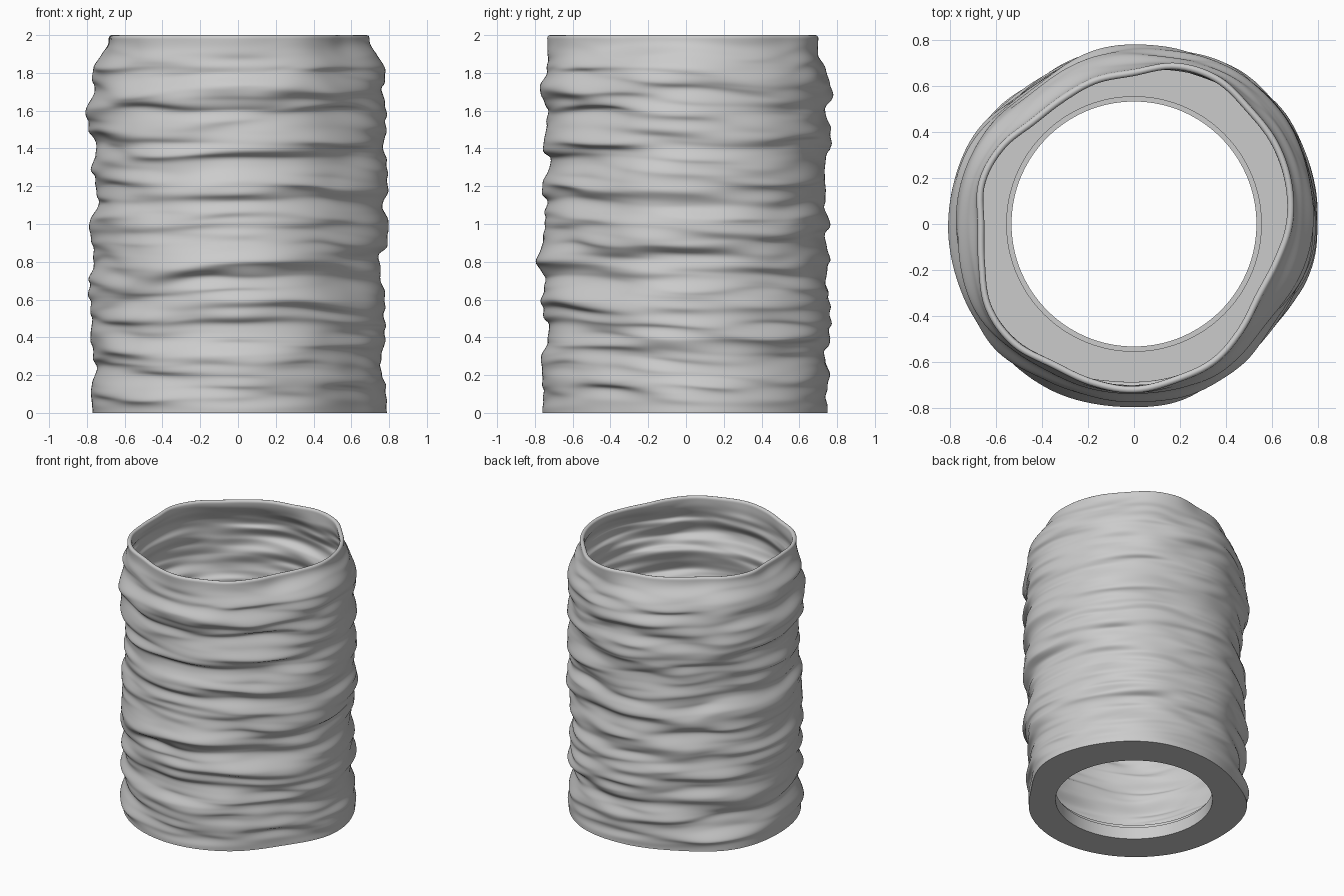
import bpy, bmesh, math
from mathutils import Vector, noise

if "Cube" in bpy.data.objects:
    bpy.data.objects.remove(bpy.data.objects["Cube"])

SEG, ROWS, WALL = 160, 240, 0.03

grey = bpy.data.materials.new("warm_neutral_grey")
grey.diffuse_color = (0.6, 0.6, 0.6, 1)
grey.use_nodes = True
grey.node_tree.nodes["Principled BSDF"].inputs["Base Color"].default_value = grey.diffuse_color

# Wall radius every 0.1 in height, bottom to top, along four directions
RIGHT = [.79, .80, .75, .75, .78, .77, .78, .76, .75, .79, .80, .76, .79, .79, .77, .78, .79, .77, .78, .76, .70]
BACK = [.74, .75, .76, .73, .76, .76, .76, .73, .77, .74, .76, .73, .74, .73, .77, .77, .74, .78, .74, .71, .70]
LEFT = [.77, .78, .75, .76, .79, .77, .79, .79, .76, .77, .79, .74, .75, .77, .75, .79, .81, .76, .77, .75, .68]
FRONT = [.76, .75, .76, .76, .72, .75, .77, .74, .79, .76, .75, .74, .76, .72, .75, .74, .73, .78, .74, .73, .72]
SIDES = [RIGHT, BACK, LEFT, FRONT]
# Irregular foot and rim radii, evenly spaced counter-clockwise from the right
FOOT = [.785, .795, .79, .745, .725, .775, .77, .78, .775, .76, .735, .71]
RIM = [.69, .71, .72, .72, .74, .725, .672, .66, .64, .64, .68, .70,
       .68, .70, .745, .75, .72, .727, .735, .715, .705, .67, .64, .655]


def smooth(t):
    t = min(1, max(0, t))
    return t * t * (3 - 2 * t)


def sample(values, t):
    i = int(math.floor(t))
    f = smooth(t - i)
    return values[i] * (1 - f) + values[min(i + 1, len(values) - 1)] * f


def around(table, a):
    """Smooth periodic radius from a table."""
    n = len(table)
    t = a / (2 * math.pi) * n
    i, f = int(t), t - int(t)
    p0, p1, p2, p3 = (table[(i + k) % n] for k in (-1, 0, 1, 2))
    return p1 + 0.5 * f * (p2 - p0 + f * (2 * p0 - 5 * p1 + 4 * p2 - p3 + f * (3 * (p1 - p2) + p3 - p0)))


def wall_point(a, z):
    """Radius and height of the rippled wall at an angle and height."""
    c, s = math.cos(a), math.sin(a)
    diag = math.sin(2 * a) ** 2
    foot, rim = around(FOOT, a), around(RIM, a)
    # broad bulges, wandering in height between the four directions
    zs = min(2, max(0, z + 0.12 * diag * noise.noise(Vector((c * 1.5, s * 1.5, z + 7)))))
    q = a / (math.pi / 2)
    i, f = int(q) % 4, smooth(q - int(q))
    r = sample(SIDES[i], zs * 10) * (1 - f) + sample(SIDES[(i + 1) % 4], zs * 10) * f
    r += diag * (-0.004 + 0.01 * math.sin(2 * a) + 0.008 * s + 0.5 * ((foot + rim) / 2 - 0.73))
    # lobed foot
    k = 1 - smooth(z / 0.3)
    r = r * (1 - k) + foot * k
    # horizontal folds stretched around the wall
    tilt = z + 0.03 * math.sin(a + 1) + 0.015 * math.sin(2 * a)
    n1 = noise.noise(Vector((c * 1.4, s * 1.4, tilt * 8)))
    n2 = noise.noise(Vector((c * 1.8 + 5, s * 1.8, tilt * 17)))
    edge = smooth(min(z / 0.1, (2 - z) / 0.22))
    fold = edge * ((0.2 + 0.8 * diag) * 0.033 * n1 + 0.018 * n2)
    r += fold
    # neck in towards the lobed rim
    k = smooth((z - 1.82) / 0.18)
    r = r * (1 - k) + rim * k
    # folds sag a little and form undercuts
    return r, min(2, max(0, z - edge * (0.6 * fold + 0.12 * (r - 0.76))))


def loft(name, rings, closed=False):
    """Skin a stack of rings, each a list of points around the axis."""
    bm = bmesh.new()
    rows = [[bm.verts.new(p) for p in ring] for ring in rings]
    pairs = list(zip(rows, rows[1:])) + ([(rows[-1], rows[0])] if closed else [])
    for lo, hi in pairs:
        for j in range(SEG):
            k = (j + 1) % SEG
            bm.faces.new((lo[j], lo[k], hi[k], hi[j]))
    if closed:
        bmesh.ops.recalc_face_normals(bm, faces=bm.faces)
    mesh = bpy.data.meshes.new(name)
    bm.to_mesh(mesh)
    bm.free()
    mesh.materials.append(grey)
    obj = bpy.data.objects.new(name, mesh)
    bpy.context.collection.objects.link(obj)
    bpy.ops.object.select_all(action='DESELECT')
    obj.select_set(True)
    bpy.context.view_layer.objects.active = obj
    bpy.ops.object.shade_smooth_by_angle(angle=math.radians(40))
    return obj


ANGLES = [2 * math.pi * j / SEG for j in range(SEG)]


def polar(a, r, z):
    return Vector((r * math.cos(a), r * math.sin(a), z))


# Thin rippled shell: outside, rounded rim, inside
TOP = 2 - WALL / 2
grid = [[wall_point(a, TOP * i / ROWS) for a in ANGLES] for i in range(ROWS + 1)]
grid = [[(r, min(z, TOP)) for r, z in row] for row in grid]
outer = [[polar(a, r, z) for a, (r, z) in zip(ANGLES, row)] for row in grid]
inner = [[polar(a, r - WALL, z) for a, (r, z) in zip(ANGLES, row)] for row in grid[8:]]
rim = []
for step in range(1, 6):
    t = math.pi * step / 6
    rim.append([polar(a, r - WALL / 2 + WALL / 2 * math.cos(t), z + WALL / 2 * math.sin(t))
                for a, (r, z) in zip(ANGLES, grid[-1])])
loft("rippled_shell", outer + rim + inner[::-1])

# Flat base ring with a stepped round socket
bottom = [r for r, z in grid[0]]
floor = [min(grid[i][j][0] for i in (12, 14, 16, 18)) - 0.012 for j in range(SEG)]
base = [[polar(a, r, 0) for a, r in zip(ANGLES, bottom)]]
for r, z in ((.532, 0), (.532, .09), (.553, .09), (.553, .12)):
    base.append([polar(a, r, z) for a in ANGLES])
base.append([polar(a, r, .12) for a, r in zip(ANGLES, floor)])
base.append([polar(a, min(r, b - 0.012), .02) for a, r, b in zip(ANGLES, floor, bottom)])
loft("base_ring", base, closed=True)
